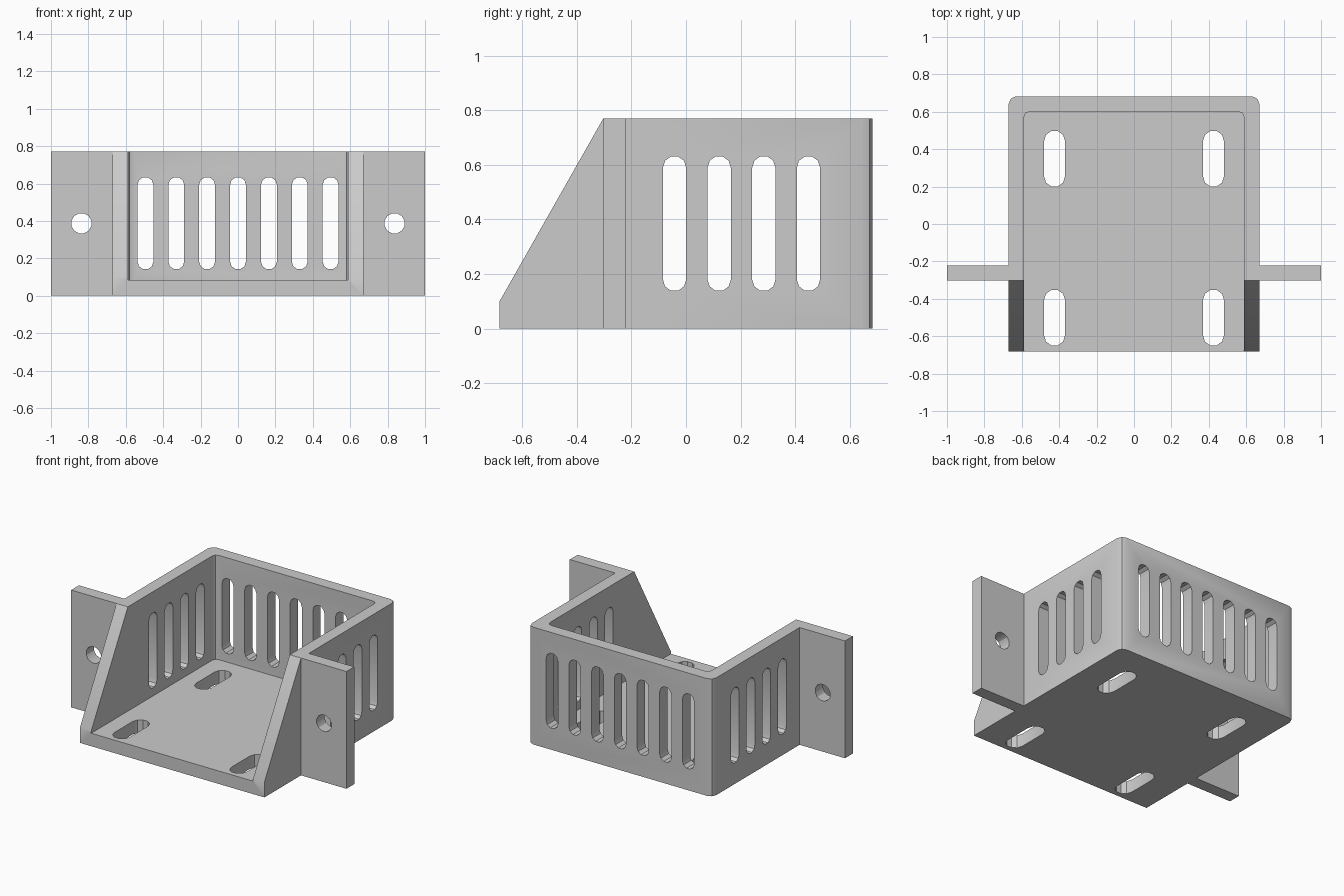
import bpy, bmesh, math
from mathutils import Vector

cube = bpy.data.objects.get("Cube")
if cube:
    bpy.data.objects.remove(cube)

# Main dimensions
HALF_W, HALF_D, HEIGHT, WALL = 0.67, 0.683, 0.77, 0.082
EAR_FRONT, EAR_BACK = -0.303, -0.222

grey = bpy.data.materials.new("plain grey")
grey.use_nodes = True
grey.diffuse_color = (0.6, 0.6, 0.6, 1)
grey.node_tree.nodes["Principled BSDF"].inputs["Base Color"].default_value = (0.6, 0.6, 0.6, 1)


def add_prism(bm, outline, axis, lo, hi):
    """Extrude a 2D outline along an axis; the two remaining axes keep x, y, z order."""
    def place(p, d):
        c = list(p)
        c.insert(axis, d)
        return Vector(c)
    face = bm.faces.new([bm.verts.new(place(p, lo)) for p in outline])
    out = bmesh.ops.extrude_face_region(bm, geom=[face])["geom"]
    shift = place((0, 0), hi - lo)
    bmesh.ops.translate(bm, verts=[v for v in out if isinstance(v, bmesh.types.BMVert)], vec=shift)


def arc(cx, cy, r, start, end, steps):
    angles = [math.radians(start + (end - start) * i / steps) for i in range(steps + 1)]
    return [(cx + r * math.cos(a), cy + r * math.sin(a)) for a in angles]


def slot(cx, lo, hi, r):
    """Upright slot with rounded ends."""
    return arc(cx, hi - r, r, 0, 180, 5) + arc(cx, lo + r, r, 180, 360, 5)


def mirrored(half):
    return half + [(-x, y) for x, y in reversed(half)]


def finish(bm, name):
    bmesh.ops.recalc_face_normals(bm, faces=bm.faces)
    mesh = bpy.data.meshes.new(name)
    bm.to_mesh(mesh)
    bm.free()
    mesh.materials.append(grey)
    obj = bpy.data.objects.new(name, mesh)
    bpy.context.collection.objects.link(obj)
    return obj


# Solid plan: box with rounded rear corners and two mounting ears
bm = bmesh.new()
plan = [(HALF_W, -HALF_D), (HALF_W, EAR_FRONT), (1, EAR_FRONT), (1, EAR_BACK), (HALF_W, EAR_BACK)]
plan += arc(HALF_W - 0.04, HALF_D - 0.04, 0.04, 0, 90, 2)
add_prism(bm, mirrored(plan), 2, 0, HEIGHT)
bracket = finish(bm, "mounting_bracket")

# Open tray cavity with rounded inner rear corners
bm = bmesh.new()
inner_w, inner_d = HALF_W - WALL, HALF_D - WALL
cavity = [(inner_w, -1)] + arc(inner_w - 0.03, inner_d - 0.03, 0.03, 0, 90, 2)
add_prism(bm, mirrored(cavity), 2, 0.085, 1)
cavity_cutter = finish(bm, "cavity_cutter")

# Sloping front edge of the side walls
bm = bmesh.new()
slope = (HEIGHT - 0.1) / (EAR_FRONT + HALF_D)
add_prism(bm, [(-HALF_D - 0.1, 0.1 - 0.1 * slope), (EAR_FRONT, HEIGHT),
               (EAR_FRONT, 1), (-HALF_D - 0.1, 1)], 0, -0.8, 0.8)
slope_cutter = finish(bm, "slope_cutter")

# Side wall vents
bm = bmesh.new()
for i in range(4):
    add_prism(bm, slot(-0.042 + 0.1635 * i, 0.137, 0.633, 0.0425), 0, -0.9, 0.9)
side_vent_cutter = finish(bm, "side_vent_cutter")

# Rear wall vents and ear bolt holes
bm = bmesh.new()
for i in range(-3, 4):
    add_prism(bm, slot(0.165 * i, 0.14, 0.635, 0.0425), 1, 0.4, 0.9)
for x in (-0.837, 0.837):
    add_prism(bm, arc(x, 0.387, 0.055, 15, 345, 11), 1, -0.5, 0)
rear_vent_cutter = finish(bm, "rear_vent_and_bolt_cutter")

# Floor mounting slots
bm = bmesh.new()
for x in (-0.425, 0.425):
    for y in (-0.652, 0.198):
        add_prism(bm, slot(x, y, y + 0.302, 0.056), 2, -0.1, 0.2)
floor_slot_cutter = finish(bm, "floor_slot_cutter")

# Cut everything, bake the result and drop the cutters
cutters = [cavity_cutter, slope_cutter, side_vent_cutter, rear_vent_cutter, floor_slot_cutter]
for cutter in cutters:
    cutter.hide_render = True
    mod = bracket.modifiers.new(cutter.name, 'BOOLEAN')
    mod.operation, mod.solver, mod.object = 'DIFFERENCE', 'EXACT', cutter
bpy.context.view_layer.update()
evaluated = bracket.evaluated_get(bpy.context.evaluated_depsgraph_get())
baked = bpy.data.meshes.new_from_object(evaluated)
bracket.modifiers.clear()
bracket.data = baked
baked.materials.clear()
baked.materials.append(grey)
for poly in baked.polygons:
    poly.material_index = 0
for cutter in cutters:
    bpy.data.objects.remove(cutter)

# Smooth the rounded slots and corners, keep the edges crisp
bpy.ops.object.select_all(action='DESELECT')
bracket.select_set(True)
bpy.context.view_layer.objects.active = bracket
bpy.ops.object.shade_smooth_by_angle(angle=math.radians(30))
